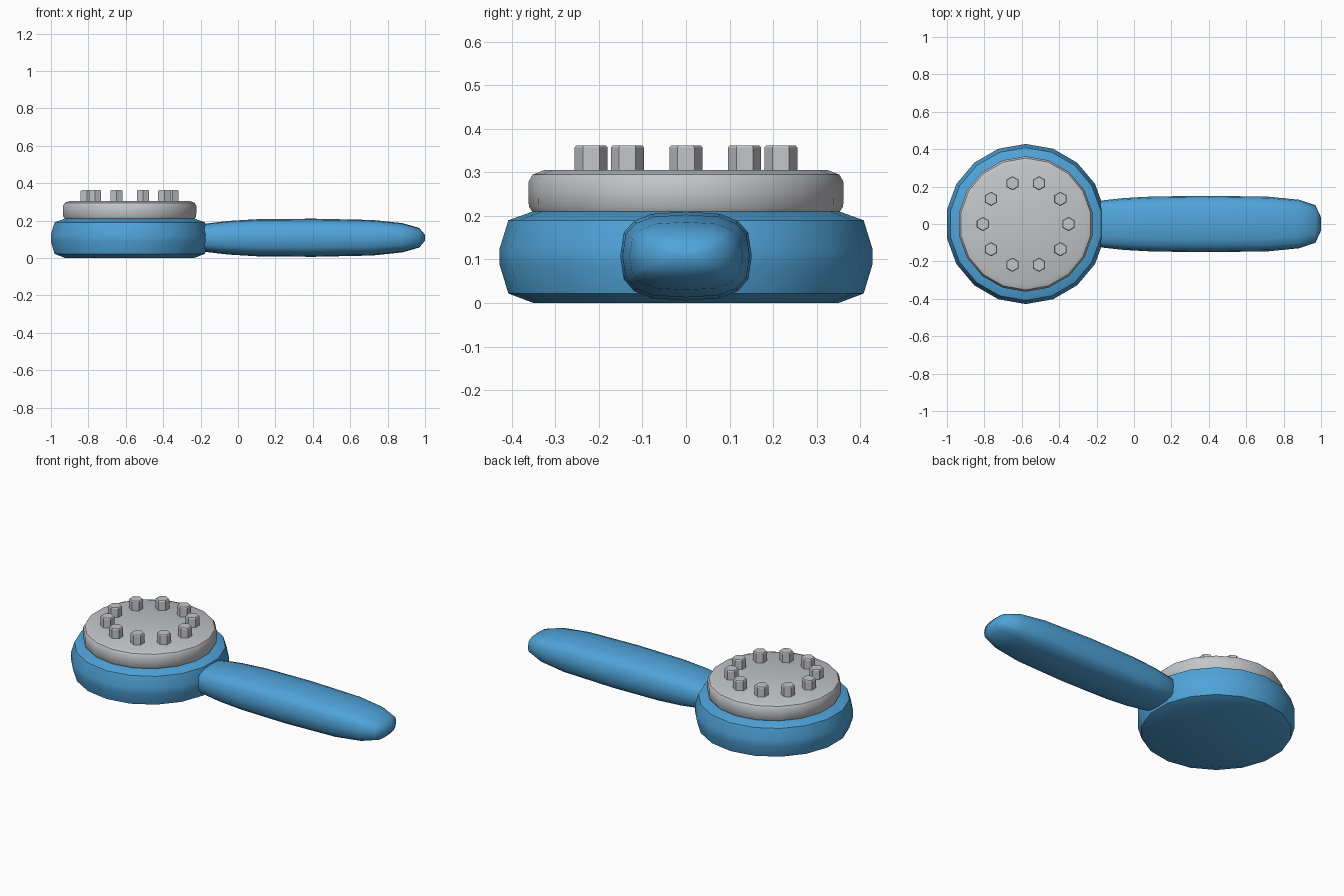
import bpy, bmesh, math

if "Cube" in bpy.data.objects:
    bpy.data.objects.remove(bpy.data.objects["Cube"])

def material(name, rgb):
    m = bpy.data.materials.new(name)
    m.diffuse_color = (*rgb, 1)
    m.use_nodes = True
    m.node_tree.nodes["Principled BSDF"].inputs["Base Color"].default_value = m.diffuse_color
    return m

BLUE = material("blue plastic", (0.08, 0.37, 0.70))
GREY = material("light grey plastic", (0.55, 0.56, 0.58))
CX = -0.579  # head centre

def loft(name, rings, mat, angle):
    """Skin a list of closed rings and cap both ends."""
    bm = bmesh.new()
    loops = [[bm.verts.new(p) for p in ring] for ring in rings]
    n = len(loops[0])
    for a, b in zip(loops, loops[1:]):
        for i in range(n):
            j = (i + 1) % n
            bm.faces.new((a[i], a[j], b[j], b[i]))
    bm.faces.new(loops[0][::-1])
    bm.faces.new(loops[-1])
    bmesh.ops.recalc_face_normals(bm, faces=bm.faces)
    mesh = bpy.data.meshes.new(name)
    bm.to_mesh(mesh)
    bm.free()
    mesh.materials.append(mat)
    ob = bpy.data.objects.new(name, mesh)
    bpy.context.collection.objects.link(ob)
    bpy.context.view_layer.objects.active = ob
    ob.select_set(True)
    if angle:
        bpy.ops.object.shade_smooth_by_angle(angle=math.radians(angle))
    ob.select_set(False)
    return ob

def lathe(name, profile, sides, mat, x=CX, y=0, angle=35):
    """Turn (radius, height) pairs about a vertical axis, one corner towards +y."""
    rings = []
    for r, z in profile:
        turn = [math.pi / 2 + math.tau * i / sides for i in range(sides)]
        rings.append([(x + r * math.cos(t), y + r * math.sin(t), z) for t in turn])
    return loft(name, rings, mat, angle)

# Round head body
lathe("head", [(0.35, 0), (0.408, 0.022), (0.428, 0.088), (0.428, 0.125),
               (0.408, 0.19), (0.35, 0.211)], 18, BLUE)

# Raised plate on the head
lathe("face_plate", [(0.35, 0.205), (0.361, 0.222), (0.362, 0.278),
                     (0.352, 0.295), (0.326, 0.305)], 18, GREY)

# Ring of hexagonal studs
for k in range(10):
    t = math.tau * k / 10
    lathe(f"stud_{k + 1}", [(0.038, 0.30), (0.038, 0.357), (0.034, 0.362)], 6, GREY,
          CX + 0.229 * math.cos(t), 0.229 * math.sin(t), 0)

# Handle: rounded-box sections as (x, half width, half height)
sections = [(-0.21, 0.105, 0.06), (-0.17, 0.126, 0.076), (-0.05, 0.139, 0.09),
            (0.10, 0.147, 0.099), (0.40, 0.151, 0.102), (0.72, 0.146, 0.095),
            (0.88, 0.130, 0.078), (0.97, 0.100, 0.052), (1.0, 0.035, 0.015)]

def power(v):
    return math.copysign(abs(v) ** 0.68, v)

rings = [[(x, w * power(math.cos(math.tau * i / 16)),
           0.108 + h * power(math.sin(math.tau * i / 16))) for i in range(16)]
         for x, w, h in sections]
loft("handle", rings, BLUE, 50)
